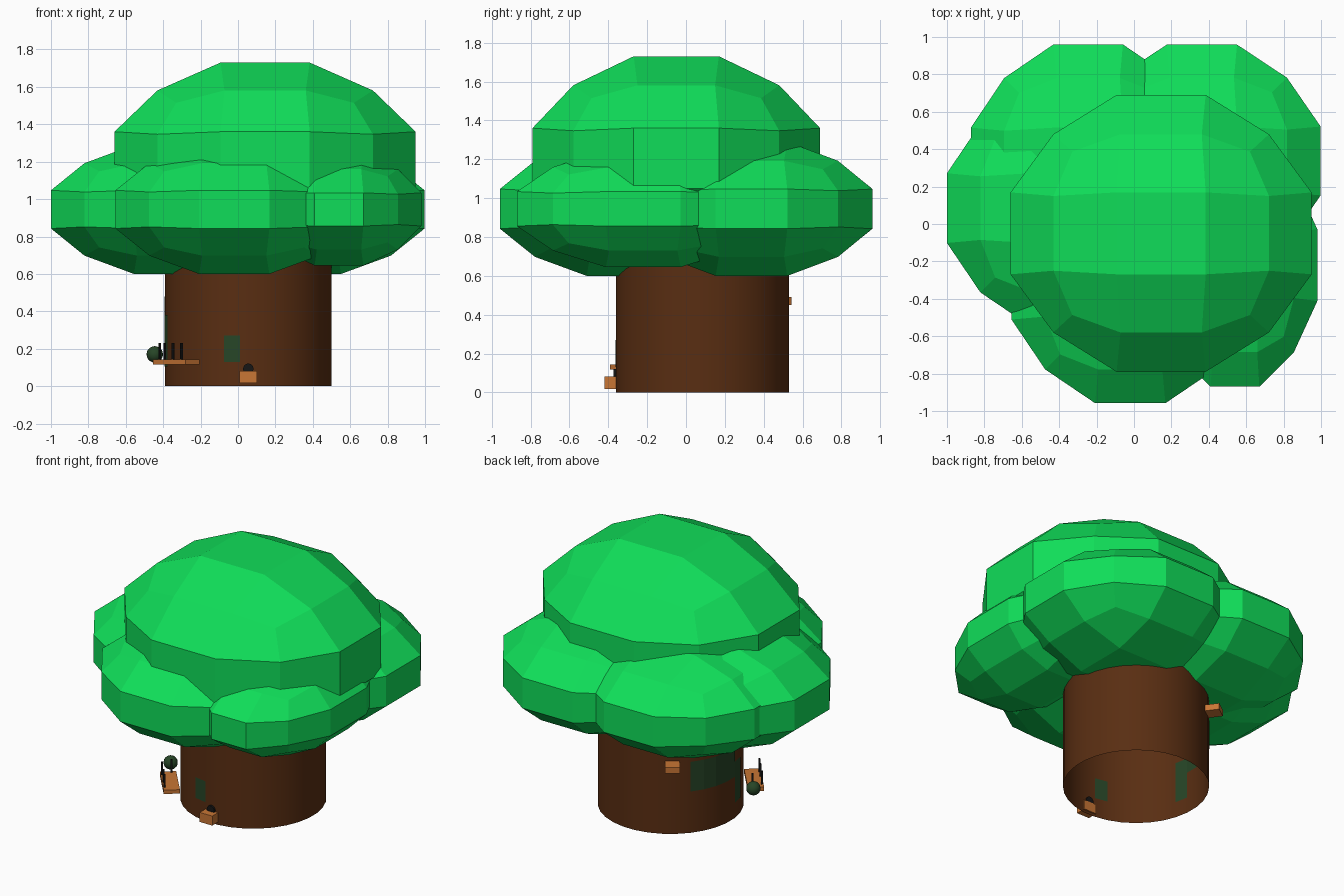
import bpy, bmesh, math
from mathutils import Matrix, Vector

if "Cube" in bpy.data.objects:
    bpy.data.objects.remove(bpy.data.objects["Cube"])

CX, CY, R, SIDES = 0.055, 0.085, 0.447, 32


def material(name, rgb):
    m = bpy.data.materials.new(name)
    m.diffuse_color = (*rgb, 1)
    m.use_nodes = True
    m.node_tree.nodes["Principled BSDF"].inputs["Base Color"].default_value = m.diffuse_color
    return m


LEAF = material("leaf_green", (0.005, 0.73, 0.10))
BARK = material("bark_brown", (0.10, 0.027, 0.006))
WOOD = material("orange_wood", (0.58, 0.18, 0.035))
MOSS = material("dark_green", (0.02, 0.06, 0.02))
BLACK = material("black", (0.008, 0.008, 0.008))


def finish(name, bm, mat):
    bmesh.ops.recalc_face_normals(bm, faces=bm.faces)
    me = bpy.data.meshes.new(name)
    bm.to_mesh(me)
    bm.free()
    ob = bpy.data.objects.new(name, me)
    bpy.context.collection.objects.link(ob)
    me.materials.append(mat)
    return ob


def blob(name, centre, half):
    """Faceted foliage clump: a 3x3 cube rounded into a 12-sided ball."""
    bm = bmesh.new()
    bmesh.ops.create_cube(bm, size=2)
    bmesh.ops.subdivide_edges(bm, edges=bm.edges[:], cuts=2, use_grid_fill=True)
    for v in bm.verts:
        outer = sum(abs(c) > 0.9 for c in v.co)
        big, small = {1: (1, 0.296), 2: (0.716, 0.27), 3: (0.59, 0)}[outer]
        p = [math.copysign(big if abs(c) > 0.9 else small, c) for c in v.co]
        v.co = [c + h * k for c, h, k in zip(centre, half, p)]
    return finish(name, bm, LEAF)


def box(name, centre, size, angle, mat):
    bm = bmesh.new()
    m = (Matrix.Translation(centre) @ Matrix.Rotation(math.radians(angle), 4, 'Z')
         @ Matrix.Diagonal((*size, 1)))
    bmesh.ops.create_cube(bm, size=1, matrix=m)
    return finish(name, bm, mat)


def rim(k, r, z):
    a = 2 * math.pi * k / SIDES
    return (CX + r * math.cos(a), CY + r * math.sin(a), z)


def panel(name, first, count, z0, z1):
    """Thin panel following the trunk facets, seen from both sides."""
    bm = bmesh.new()
    for r in (R - 0.003, R + 0.003):
        for i in range(count):
            k = first + i
            bm.faces.new([bm.verts.new(p) for p in (
                rim(k, r, z0), rim(k + 1, r, z0), rim(k + 1, r, z1), rim(k, r, z1))])
    return finish(name, bm, MOSS)


# Foliage
blob("top_foliage", (0.145, -0.05, 1.205), (0.805, 0.74, 0.525))
blob("front_foliage", (-0.02, -0.323, 0.945), (0.635, 0.635, 0.345))
blob("front_right_foliage", (0.54, -0.22, 0.945), (0.44, 0.65, 0.30))
blob("back_right_foliage", (0.363, 0.337, 0.945), (0.635, 0.622, 0.345))
blob("back_left_foliage", (-0.245, 0.328, 0.945), (0.627, 0.632, 0.345))
blob("left_foliage", (-0.37, 0.085, 0.945), (0.63, 0.63, 0.345))

# Trunk, open at the bottom
bm = bmesh.new()
bmesh.ops.create_cone(bm, cap_ends=False, segments=SIDES, radius1=R, radius2=R, depth=0.72,
                      matrix=Matrix.Translation((CX, CY, 0.36))
                      @ Matrix.Rotation(math.pi / SIDES, 4, 'Z'))
trunk = finish("trunk", bm, BARK)
trunk.data.shade_smooth()

# Dark green panels on the trunk
panel("front_window", 22.5, 1, 0.13, 0.27)
panel("left_window", 12.5, 4, 0.28, 0.48)
panel("left_low_window", 16.5, 1, 0.105, 0.38)

# Small balcony at the front left with posts and a bush
base = Vector((-0.33, -0.255, 0.13))
turn = Matrix.Rotation(math.radians(220), 4, 'Z')
box("balcony", base, (0.10, 0.27, 0.026), 220, WOOD)
for i, (u, v) in enumerate([(0.04, -0.09), (0.04, 0.09), (-0.02, -0.12), (0.04, 0.02)]):
    p = base + turn @ Vector((u, v, 0.05))
    box(f"balcony_post_{i + 1}", p, (0.011, 0.011, 0.1), 220, BLACK)
bm = bmesh.new()
bmesh.ops.create_uvsphere(bm, u_segments=16, v_segments=10, radius=0.044,
                          matrix=Matrix.Translation((-0.445, -0.083, 0.17)))
bush = finish("balcony_bush", bm, MOSS)
bush.data.shade_smooth()

# Front step with a dark arched opening
box("front_step", (0.055, -0.385, 0.05), (0.094, 0.07, 0.064), 0, WOOD)
bm = bmesh.new()
bmesh.ops.create_cone(bm, cap_ends=True, segments=16, radius1=0.028, radius2=0.028, depth=0.02,
                      matrix=Matrix.Translation((0.055, -0.362, 0.093))
                      @ Matrix.Rotation(math.pi / 2, 4, 'X'))
finish("front_opening", bm, BLACK)

# Small shelf at the back left
box("back_shelf", (-0.235, 0.48, 0.47), (0.09, 0.09, 0.042), 126, WOOD)
